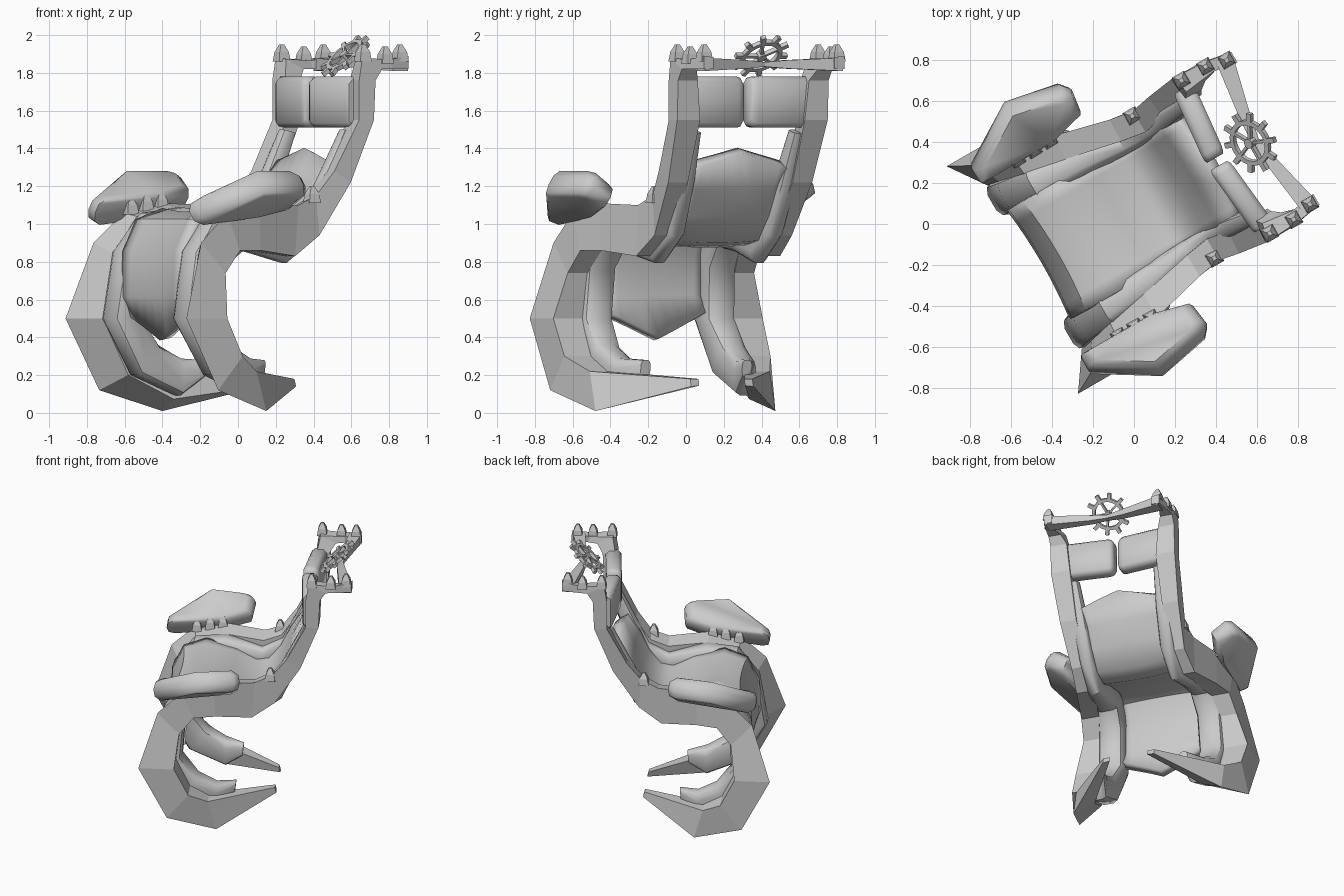
import bpy, bmesh, math
from mathutils import Matrix, Vector

if "Cube" in bpy.data.objects:
    bpy.data.objects.remove(bpy.data.objects["Cube"])

C, S, VC = math.cos(math.radians(30)), math.sin(math.radians(30)), -0.06


def W(u, v, z):
    """Chair space (u = backward, v = sideways from the centre) to world."""
    v += VC
    return Vector((C * u + S * v, S * u - C * v, z))


def finish(name, bm, smooth=None):
    bmesh.ops.recalc_face_normals(bm, faces=bm.faces[:])
    me = bpy.data.meshes.new(name)
    bm.to_mesh(me)
    bm.free()
    ob = bpy.data.objects.new(name, me)
    bpy.context.collection.objects.link(ob)
    if smooth:
        bpy.ops.object.select_all(action='DESELECT')
        ob.select_set(True)
        bpy.context.view_layer.objects.active = ob
        bpy.ops.object.shade_smooth_by_angle(angle=math.radians(smooth))
    return ob


def loft(name, rings, smooth=None):
    bm = bmesh.new()
    vs = [[bm.verts.new(W(*p)) for p in r] for r in rings]
    n = len(vs[0])
    for a, b in zip(vs, vs[1:]):
        for i in range(n):
            j = (i + 1) % n
            bm.faces.new((a[i], a[j], b[j], b[i]))
    bm.faces.new(vs[0])
    bm.faces.new(vs[-1])
    return finish(name, bm, smooth)


def lerp(a, b, t):
    return a + (b - a) * t


# side frame stations: outer u,z / inner u,z / outer v / inner v / chamfer
FRAME = [
    (.28, .14, .27, .18, .19, .14, .1),
    (-.11, .01, -.17, .22, .55, .40, .3),
    (-.45, .12, -.30, .30, .63, .44, .45),
    (-.65, .50, -.40, .50, .64, .46, .5),
    (-.52, .90, -.37, .74, .57, .45, .35),
    (-.35, 1.06, -.27, .86, .55, .42, .1),
    (-.13, 1.11, -.12, .86, .51, .38, .1),
    (.15, 1.10, .13, .83, .44, .32, .1),
    (.27, 1.15, .29, .94, .42, .30, .1),
    (.37, 1.28, .47, 1.22, .44, .32, .1),
    (.51, 1.55, .60, 1.55, .46, .32, .1),
    (.51, 1.76, .61, 1.76, .46, .34, .1),
    (.53, 1.88, .65, 1.82, .46, .37, .1),
    (.70, 1.87, .72, 1.82, .45, .39, .1),
    (.83, 1.89, .83, 1.82, .43, .37, .1),
]
# inner cushion stations: outer u,z / inner u,z / inner v / outer v
CUSHION = [
    (.00, .19, .01, .28, .28, .34),
    (-.12, .09, -.12, .29, .30, .44),
    (-.38, .20, -.25, .36, .30, .47),
    (-.55, .50, -.36, .50, .28, .47),
    (-.49, .86, -.34, .76, .27, .46),
    (-.34, 1.06, -.24, .87, .26, .44),
    (-.12, 1.09, -.10, .85, .26, .42),
    (.14, 1.03, .14, .79, .25, .36),
    (.28, 1.11, .33, .93, .25, .35),
    (.37, 1.28, .46, 1.22, .26, .36),
    (.48, 1.50, .56, 1.48, .28, .36),
]
# armrest pad outline: u, v, mid-height
PAD = [(-.55, .50, 1.06), (-.55, .57, 1.08), (-.25, .755, 1.21), (.03, .70, 1.21),
       (.065, .66, 1.20), (.05, .55, 1.14), (-.14, .50, 1.10)]
SPIKES = [(-.336, .50, 1.05), (-.243, .50, 1.07), (-.153, .50, 1.08), (.256, .40, 1.11),
          (.55, .43, 1.86), (.685, .43, 1.85), (.79, .405, 1.86)]

for s, side in ((1, "right"), (-1, "left")):
    # curved side frame
    loft("side_frame_" + side, [
        [(ou, s * vo, oz), (iu, s * vo, iz), (iu, s * vi, iz),
         (lerp(ou, iu, m), s * vi, lerp(oz, iz, m))]
        for ou, oz, iu, iz, vo, vi, m in FRAME])

    # padded inner band
    rings = []
    for ou, oz, iu, iz, a, b in CUSHION:
        ring = []
        for k in range(12):
            t = 2 * math.pi * (k + .5) / 12
            c, q = math.cos(t), math.sin(t)
            c, q = math.copysign(abs(c) ** .6, c), math.copysign(abs(q) ** .6, q)
            f = .5 + .5 * q
            ring.append((lerp(ou, iu, f), s * lerp(b, a, .5 + .5 * c), lerp(oz, iz, f)))
        rings.append(ring)
    loft("side_cushion_" + side, rings, 40)

    # armrest pad
    cu, cv = -.24, .61
    levels = [(-.065, .82), (-.045, .96), (0, 1), (.045, .96), (.07, .80)]
    loft("armrest_pad_" + side, [
        [(cu + (u - cu) * k, s * (cv + (v - cv) * k - d * .5), z + d) for u, v, z in PAD]
        for d, k in levels], 50)

    # pyramid studs
    for n, (u, v, z) in enumerate(SPIKES):
        loft("stud_%s_%d" % (side, n), [
            [(u + a * r, s * (v + b * r), z + h) for a, b in ((-1, -1), (1, -1), (1, 1), (-1, 1))]
            for r, h in ((.035, 0), (.028, .05), (.01, .09))])

    # headrest pad
    rings = []
    for v, k in ((.02, .80), (.035, .95), (.06, 1), (.37, 1), (.39, .9)):
        u0 = lerp(.50, .54, v / .4)
        pts = [(-.055, -.11), (-.03, -.135), (.03, -.135), (.055, -.11),
               (.055, .11), (.03, .135), (-.03, .135), (-.055, .11)]
        rings.append([(u0 + a * k, s * v, 1.645 + b * k) for a, b in pts])
    loft("headrest_pad_" + side, rings, 50)

# sling seat running from the front drop to the backrest
PATH = [(-.43, .44), (-.47, .62), (-.46, .85), (-.39, 1.0), (-.25, 1.05), (-.05, 1.0),
        (.10, .93), (.21, .95), (.30, 1.06), (.37, 1.2), (.45, 1.36)]
bm = bmesh.new()
rows = []
for i, (u, z) in enumerate(PATH):
    row = []
    for k in range(-4, 5):
        v = k * .0775
        peak = .05 - .14 * abs(k) / 4
        dz = -peak if i == 0 else peak * .6 if i == len(PATH) - 1 else 0
        sag = .02 * (1 - (k / 4) ** 2)
        row.append(bm.verts.new(W(u + (sag if i > 7 or i < 4 else 0), v, z + dz - (sag if 3 < i < 8 else 0))))
    rows.append(row)
for a, b in zip(rows, rows[1:]):
    for k in range(8):
        bm.faces.new((a[k], a[k + 1], b[k + 1], b[k]))
seat = finish("sling_seat", bm, 45)
mod = seat.modifiers.new("thickness", 'SOLIDIFY')
mod.thickness, mod.offset = .07, 0

# crossbar that narrows at the centre
loft("top_crossbar", [
    [(u - w, v, 1.845 - h), (u + w, v, 1.845 - h), (u + w, v, 1.845 + h), (u - w, v, 1.845 + h)]
    for v, u, w, h in ((-.42, .785, .045, .035), (-.12, .73, .028, .022), (0, .715, .02, .012),
                       (.12, .73, .028, .022), (.42, .785, .045, .035))])

# tilted cog wheel: rim, hub, spokes and teeth
t = math.radians(42)
o = W(.69, 0, 1.89)
ex = W(0, 1, 0) - W(0, 0, 0)
ey = W(math.cos(t), 0, math.sin(t)) - W(0, 0, 0)
ez = ex.cross(ey)
M = Matrix((ex, ey, ez)).transposed().to_4x4()
M.translation = o
bm = bmesh.new()
N = 40
rim = [[bm.verts.new(M @ Vector((r * math.cos(2 * math.pi * i / N), r * math.sin(2 * math.pi * i / N), h)))
        for r, h in ((.093, -.012), (.116, -.012), (.116, .012), (.093, .012))] for i in range(N)]
for i in range(N):
    a, b = rim[i], rim[(i + 1) % N]
    for k in range(4):
        bm.faces.new((a[k], a[(k + 1) % 4], b[(k + 1) % 4], b[k]))


def block(angle, r0, r1, w):
    m = M @ Matrix.Rotation(angle, 4, 'Z') @ Matrix.Translation(((r0 + r1) / 2, 0, 0))
    bmesh.ops.create_cube(bm, size=1, matrix=m @ Matrix.Diagonal((r1 - r0, w, .024, 1)))


for i in range(10):
    block(math.pi * i / 5, .11, .155, .026)
for i in range(5):
    block(2 * math.pi * i / 5, .01, .1, .014)
bmesh.ops.create_cone(bm, cap_ends=True, segments=16, radius1=.024, radius2=.024, depth=.04, matrix=M)
finish("cog_wheel", bm, 30)
